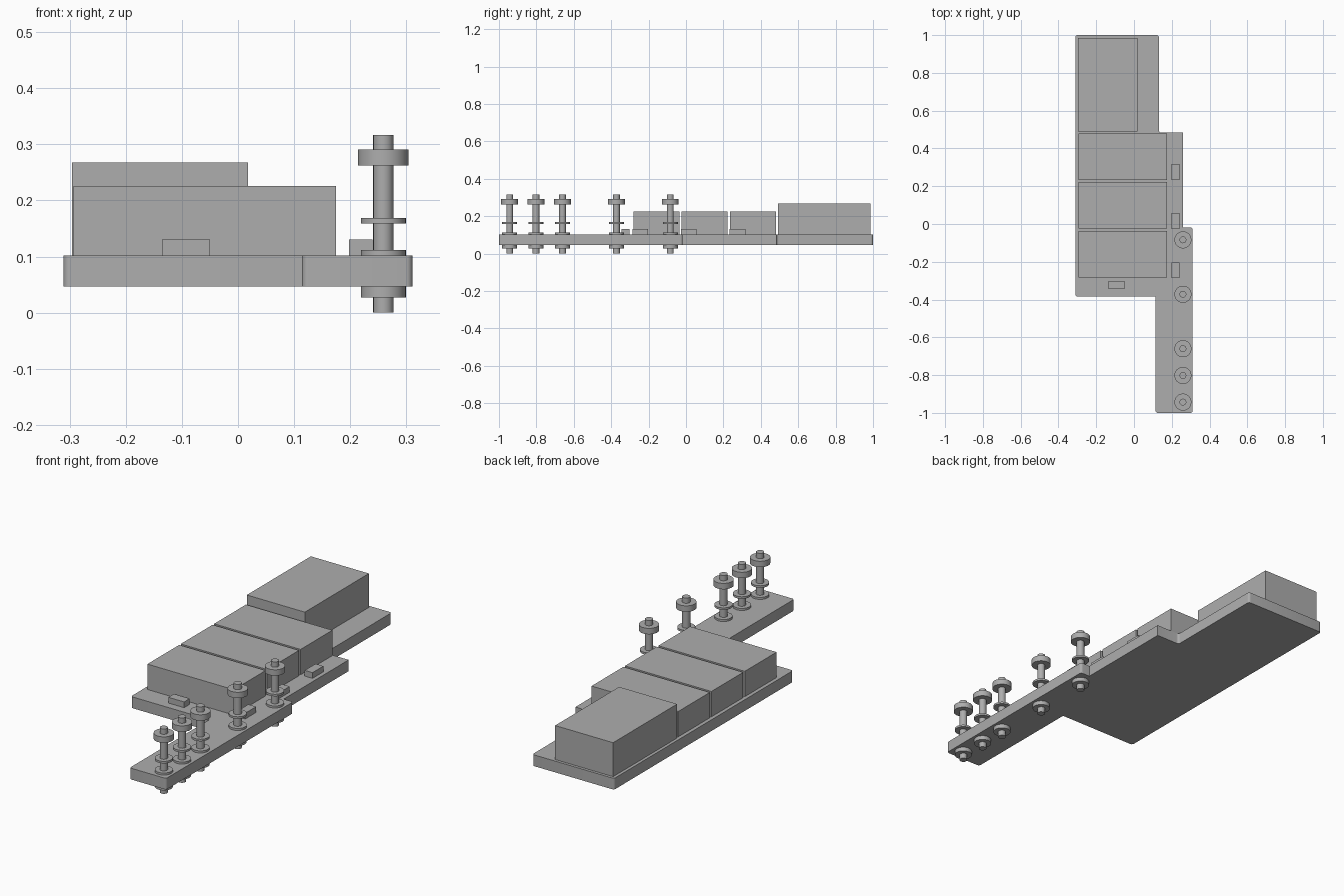
import bpy, bmesh, math
from mathutils import Vector

cube = bpy.data.objects.get("Cube")
if cube:
    bpy.data.objects.remove(cube, do_unlink=True)

grey = bpy.data.materials.new("plain_grey")
grey.use_nodes = True
colour = (0.42, 0.42, 0.42, 1)
grey.diffuse_color = colour
grey.node_tree.nodes["Principled BSDF"].inputs["Base Color"].default_value = colour

PLATE_BOTTOM, PLATE_TOP = 0.047, 0.102


def add_object(name, bm):
    bmesh.ops.recalc_face_normals(bm, faces=bm.faces)
    mesh = bpy.data.meshes.new(name)
    bm.to_mesh(mesh)
    bm.free()
    mesh.materials.append(grey)
    obj = bpy.data.objects.new(name, mesh)
    bpy.context.collection.objects.link(obj)
    return obj


def smooth(obj):
    bpy.ops.object.select_all(action="DESELECT")
    obj.select_set(True)
    bpy.context.view_layer.objects.active = obj
    bpy.ops.object.shade_smooth_by_angle(angle=math.radians(35))


def block(name, x0, x1, y0, y1, top):
    """Box standing on the board."""
    bm = bmesh.new()
    bmesh.ops.create_cube(bm, size=1)
    bmesh.ops.scale(bm, vec=(x1 - x0, y1 - y0, top - PLATE_TOP), verts=bm.verts)
    bmesh.ops.translate(bm, vec=((x0 + x1) / 2, (y0 + y1) / 2, (top + PLATE_TOP) / 2),
                        verts=bm.verts)
    return add_object(name, bm)


# Stepped board: corner positions, each with a flag for rounding
outline = [
    (-0.311, 1, True), (0.132, 1, True), (0.132, 0.484, True), (0.26, 0.484, False),
    (0.26, -0.018, False), (0.311, -0.018, True), (0.311, -1, True),
    (0.114, -1, True), (0.114, -0.384, False), (-0.311, -0.384, True),
]
bm = bmesh.new()
bottom = bm.faces.new([bm.verts.new((x, y, PLATE_BOTTOM)) for x, y, _ in outline])
side = bmesh.ops.extrude_face_region(bm, geom=[bottom], use_keep_orig=True)
bmesh.ops.translate(bm, vec=(0, 0, PLATE_TOP - PLATE_BOTTOM),
                    verts=[v for v in side["geom"] if isinstance(v, bmesh.types.BMVert)])
rounded = [Vector((x, y)) for x, y, is_round in outline if is_round]
corners = [e for e in bm.edges
           if abs(e.verts[0].co.z - e.verts[1].co.z) > 0.01
           and any((e.verts[0].co.xy - p).length < 0.001 for p in rounded)]
bmesh.ops.bevel(bm, geom=corners, offset=0.012, segments=5, profile=0.5, affect="EDGES")
smooth(add_object("board", bm))

# Large housings
block("rear_housing", -0.296, 0.018, 0.491, 0.986, 0.268)
for i in range(3):
    y = -0.282 + i * 0.258
    block(f"housing_{i + 1}", -0.293, 0.175, y, y + 0.246, 0.226)

# Small components
block("front_chip", -0.135, -0.05, -0.345, -0.302, 0.13)
for i in range(3):
    y = -0.287 + i * 0.26
    block(f"side_chip_{i + 1}", 0.198, 0.24, y, y + 0.084, 0.13)


# Bolts with washers and nuts: (name, radius, bottom, top)
bolt_parts = [
    ("shaft", 0.018, 0, 0.317),
    ("lower_nut", 0.04, 0.027, PLATE_BOTTOM),
    ("board_washer", 0.04, PLATE_TOP, 0.112),
    ("middle_washer", 0.04, 0.159, 0.169),
    ("upper_nut", 0.045, 0.262, 0.291),
]
for i, y in enumerate((-0.943, -0.802, -0.66, -0.372, -0.084)):
    for part, radius, z0, z1 in bolt_parts:
        bm = bmesh.new()
        bmesh.ops.create_cone(bm, cap_ends=True, segments=40, radius1=radius,
                              radius2=radius, depth=z1 - z0)
        bmesh.ops.translate(bm, vec=(0.259, y, (z0 + z1) / 2), verts=bm.verts)
        smooth(add_object(f"bolt_{i + 1}_{part}", bm))
